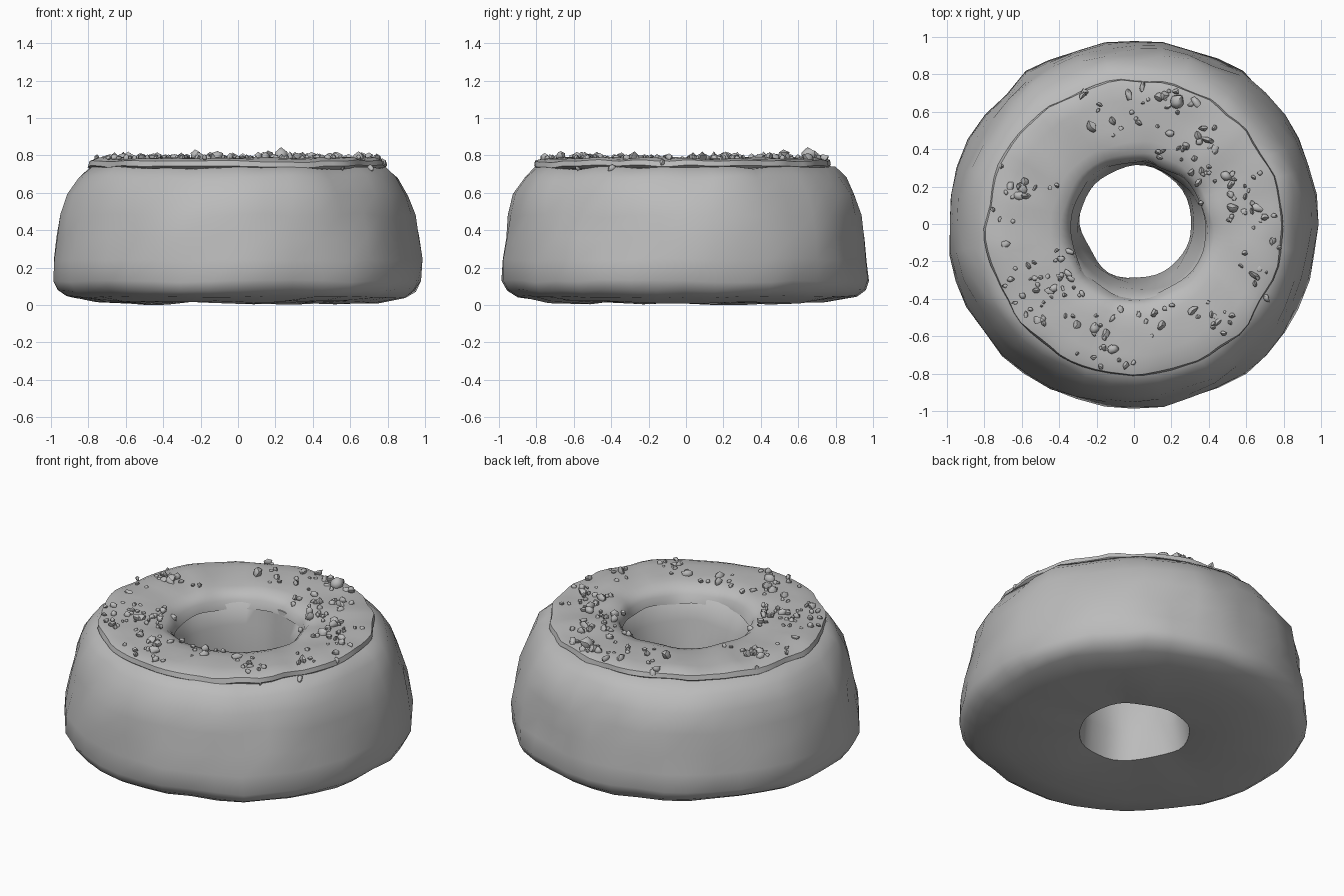
import bpy, bmesh, math, random
from mathutils import Vector, noise

if "Cube" in bpy.data.objects:
    bpy.data.objects.remove(bpy.data.objects["Cube"])

random.seed(7)
dough = bpy.data.materials.new("plain_grey")
dough.diffuse_color = (0.5, 0.5, 0.5, 1)
dough.use_nodes = True
dough.node_tree.nodes["Principled BSDF"].inputs["Base Color"].default_value = dough.diffuse_color


def finish(name, bm, angle):
    mesh = bpy.data.meshes.new(name)
    bmesh.ops.recalc_face_normals(bm, faces=bm.faces[:])
    bm.to_mesh(mesh)
    bm.free()
    mesh.materials.append(dough)
    obj = bpy.data.objects.new(name, mesh)
    bpy.context.collection.objects.link(obj)
    bpy.ops.object.select_all(action='DESELECT')
    bpy.context.view_layer.objects.active = obj
    obj.select_set(True)
    bpy.ops.object.shade_smooth_by_angle(angle=math.radians(angle))
    return obj


def lathe(name, profile, segments, bump, scale, angle):
    """Closed ring from (radius, height, x shift, y shift) points, with uneven hand-made bumps."""
    bm = bmesh.new()
    rings = []
    for i in range(segments):
        a = 2 * math.pi * i / segments
        ring = []
        for r, z, dx, dy in profile:
            p = Vector((r * math.cos(a) + dx, r * math.sin(a) + dy, z))
            n = noise.noise_vector(p * scale) * bump
            n.z *= 0.6
            p += n
            p.z = max(p.z, 0)
            ring.append(bm.verts.new(p))
        rings.append(ring)
    m = len(profile)
    for i in range(segments):
        a, b = rings[i], rings[(i + 1) % segments]
        for j in range(m):
            k = (j + 1) % m
            bm.faces.new((a[j], b[j], b[k], a[k]))
    return finish(name, bm, angle)


# Dough ring: flat base, bulging foot, sloped wall, rounded shoulder, straight hole
lathe("dough_ring", [
    (0.32, 0.03, 0.01, 0.01), (0.52, 0.008, 0, 0), (0.75, 0.018, 0, 0),
    (0.91, 0.045, 0, 0), (0.965, 0.08, 0, 0), (0.99, 0.13, 0, 0),
    (0.98, 0.24, 0, 0), (0.963, 0.36, 0, 0), (0.943, 0.48, 0, 0),
    (0.91, 0.59, 0, 0), (0.86, 0.68, 0, 0), (0.80, 0.735, 0, -0.01),
    (0.70, 0.745, 0, -0.02), (0.45, 0.745, 0.02, -0.03),
    (0.375, 0.70, 0.02, -0.03), (0.345, 0.58, 0.02, -0.02),
    (0.315, 0.40, 0.01, 0.0), (0.30, 0.20, 0.01, 0.01),
], 40, 0.03, 4.0, 50)

# Glaze: thin ring with a crisp outer lip, rolling gently into the hole
lathe("glaze", [
    (0.77, 0.725, 0, -0.02), (0.792, 0.742, 0, -0.02), (0.785, 0.77, 0, -0.02),
    (0.745, 0.783, 0, -0.02), (0.68, 0.786, 0, -0.02), (0.61, 0.786, 0, -0.02),
    (0.54, 0.784, 0.01, -0.02), (0.47, 0.778, 0.02, -0.03),
    (0.41, 0.762, 0.02, -0.03), (0.375, 0.73, 0.02, -0.03),
    (0.362, 0.68, 0.02, -0.03), (0.40, 0.69, 0.02, -0.03),
], 72, 0.022, 6.0, 45)


def add_crumb(bm, x, y, z, size):
    """Small irregular lump half sunk in the glaze."""
    made = bmesh.ops.create_icosphere(bm, subdivisions=1, radius=1)
    turn = random.uniform(0, math.pi)
    sx, sy = random.uniform(0.7, 1.35), random.uniform(0.6, 1.0)
    for v in made["verts"]:
        c = v.co * random.uniform(0.75, 1.2)
        px, py = c.x * sx, c.y * sy
        v.co = (x + size * (px * math.cos(turn) - py * math.sin(turn)),
                y + size * (px * math.sin(turn) + py * math.cos(turn)),
                z + size * c.z * 0.9)


# Crumbs scattered in loose patches: centre x, centre y, spread, count
patches = [(-0.52, -0.36, 0.13, 50), (-0.62, 0.12, 0.10, 18), (0.10, 0.55, 0.17, 45),
           (0.36, 0.46, 0.10, 18), (0.56, 0.14, 0.13, 34), (0.46, -0.50, 0.10, 22),
           (-0.16, -0.65, 0.09, 18), (0.66, -0.25, 0.07, 8), (0.10, -0.52, 0.08, 8),
           (-0.35, -0.10, 0.06, 5)]
bm = bmesh.new()
for cx, cy, spread, count in patches:
    for _ in range(count):
        x, y = random.gauss(cx, spread), random.gauss(cy, spread)
        r = math.hypot(x, y + 0.02)
        if 0.42 < r < 0.765:
            size = random.choice((0.012, 0.015, 0.018, 0.023, 0.029))
            add_crumb(bm, x, y, 0.784 + size * 0.2, size)
# Large crumbs near the back edge
for x, y, size in ((0.23, 0.65, 0.047), (0.16, 0.69, 0.03), (-0.23, 0.52, 0.036), (-0.11, -0.67, 0.03)):
    add_crumb(bm, x, y, 0.80, size)
# A few crumbs clinging to the lip and the hole edge
for deg, r, z in ((-8, 0.78, 0.76), (-28, 0.80, 0.73), (155, 0.78, 0.76), (200, 0.37, 0.74),
                  (20, 0.38, 0.75), (70, 0.40, 0.76), (-45, 0.79, 0.74), (110, 0.77, 0.77)):
    a = math.radians(deg)
    add_crumb(bm, r * math.cos(a), r * math.sin(a) - 0.02, z, 0.024)
finish("crumbs", bm, 50)
